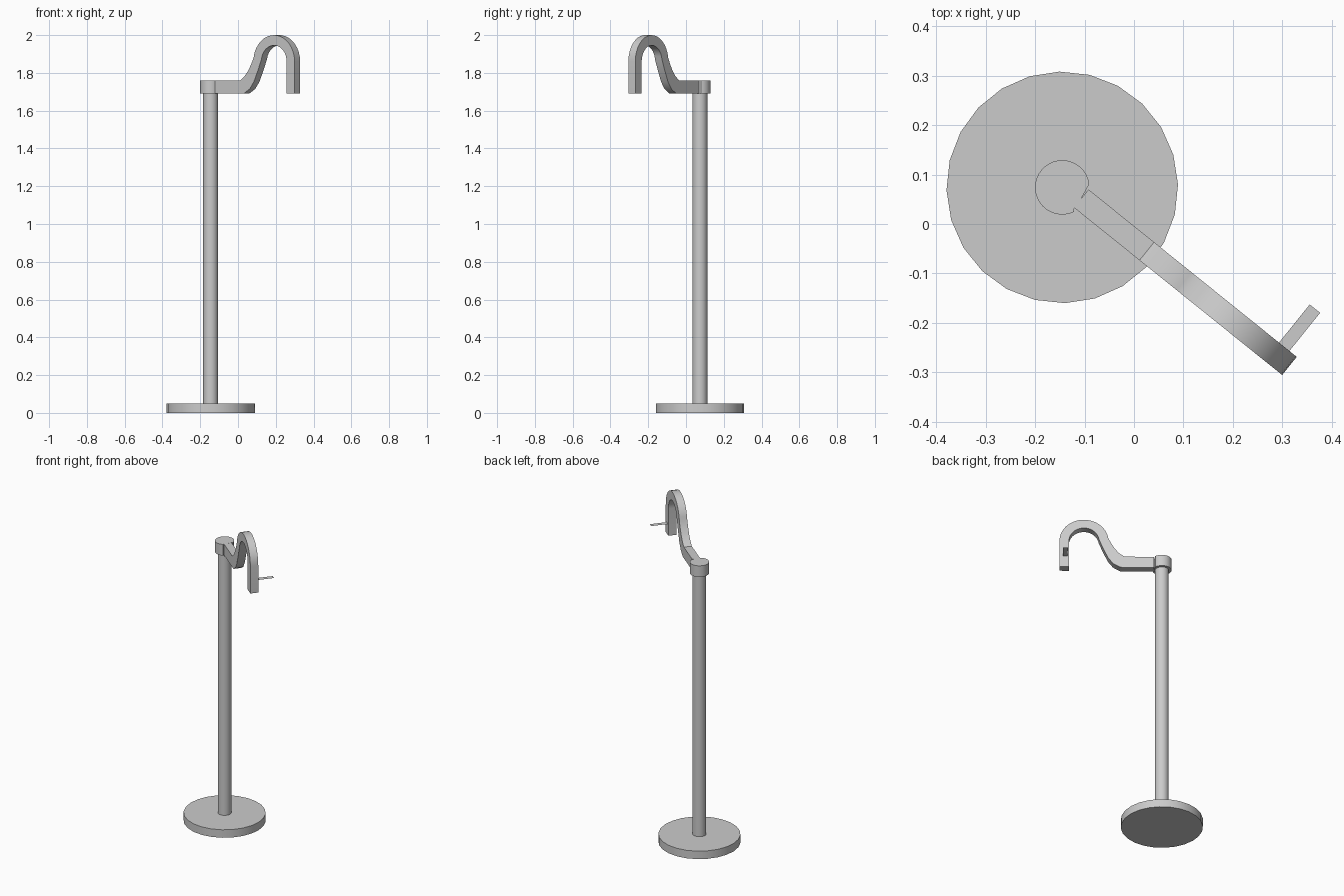
import bpy, bmesh
from math import sin, cos, radians
from mathutils import Matrix

if "Cube" in bpy.data.objects:
    bpy.data.objects.remove(bpy.data.objects["Cube"])

CX, CY = -0.145, 0.074
ANGLE = radians(-38.8)
# arm frame: local x runs along the arm, local y across it
FRAME = Matrix.Translation((CX, CY, 0)) @ Matrix.Rotation(ANGLE, 4, 'Z')


def finish(name, bm, angle=35):
    bmesh.ops.recalc_face_normals(bm, faces=bm.faces)
    me = bpy.data.meshes.new(name)
    bm.to_mesh(me)
    bm.free()
    ob = bpy.data.objects.new(name, me)
    bpy.context.collection.objects.link(ob)
    bpy.ops.object.select_all(action='DESELECT')
    ob.select_set(True)
    bpy.context.view_layer.objects.active = ob
    bpy.ops.object.shade_smooth_by_angle(angle=radians(angle))
    return ob


def prism(name, pts, z0, z1):
    bm = bmesh.new()
    face = bm.faces.new([bm.verts.new((x, y, z0)) for x, y in pts])
    ext = bmesh.ops.extrude_face_region(bm, geom=[face])
    top = [v for v in ext['geom'] if isinstance(v, bmesh.types.BMVert)]
    bmesh.ops.translate(bm, verts=top, vec=(0, 0, z1 - z0))
    return finish(name, bm)


def arc(r, a0, a1, n):
    return [(CX + r * cos(radians(a0 + (a1 - a0) * i / n)),
             CY + r * sin(radians(a0 + (a1 - a0) * i / n))) for i in range(n + 1)]


# round base and pole
prism("base", arc(0.234, 1.4, 361.4, 24)[:-1], 0, 0.05)
prism("pole", arc(0.039, 0, 360, 32)[:-1], 0.05, 1.69)

# collar with an open notch beside the arm
notch = [(FRAME @ Matrix.Translation((s, t, 0))).translation for s, t in
         ((0.045, -0.017), (0.044, 0.0065))]
prism("collar", arc(0.055, 7, 295, 28) + [(p.x, p.y) for p in notch], 1.69, 1.76)

# hooked arm: paired upper and lower profile points
pairs = [((0.044, 1.76), (0.044, 1.69)), ((0.214, 1.76), (0.238, 1.69)),
         ((0.245, 1.783), (0.279, 1.715)), ((0.270, 1.813), (0.307, 1.752)),
         ((0.289, 1.846), (0.336, 1.815))]
for i in range(17):
    a = radians(172 * (1 - i / 16))
    pairs.append(tuple((0.444 + r * cos(a), 1.86 + r * sin(a)) for r in (0.14, 0.086)))
pairs.append(((0.584, 1.69), (0.530, 1.69)))

bm = bmesh.new()
rings = []
for (s0, z0), (s1, z1) in pairs:
    corners = [(s0, -0.017, z0), (s0, 0.030, z0), (s1, 0.030, z1), (s1, -0.017, z1)]
    rings.append([bm.verts.new(c) for c in corners])
for a, b in zip(rings, rings[1:]):
    for k in range(4):
        bm.faces.new((a[k], a[(k + 1) % 4], b[(k + 1) % 4], b[k]))
bm.faces.new(rings[0])
bm.faces.new(rings[-1])
bm.transform(FRAME)
finish("hook_arm", bm, 30)

# thin flat tab on the side of the hook
bm = bmesh.new()
bm.faces.new([bm.verts.new(c) for c in ((0.538, 0.030, 1.76), (0.565, 0.030, 1.76),
                                        (0.565, 0.129, 1.76), (0.538, 0.129, 1.76))])
bm.transform(FRAME)
finish("side_tab", bm)
